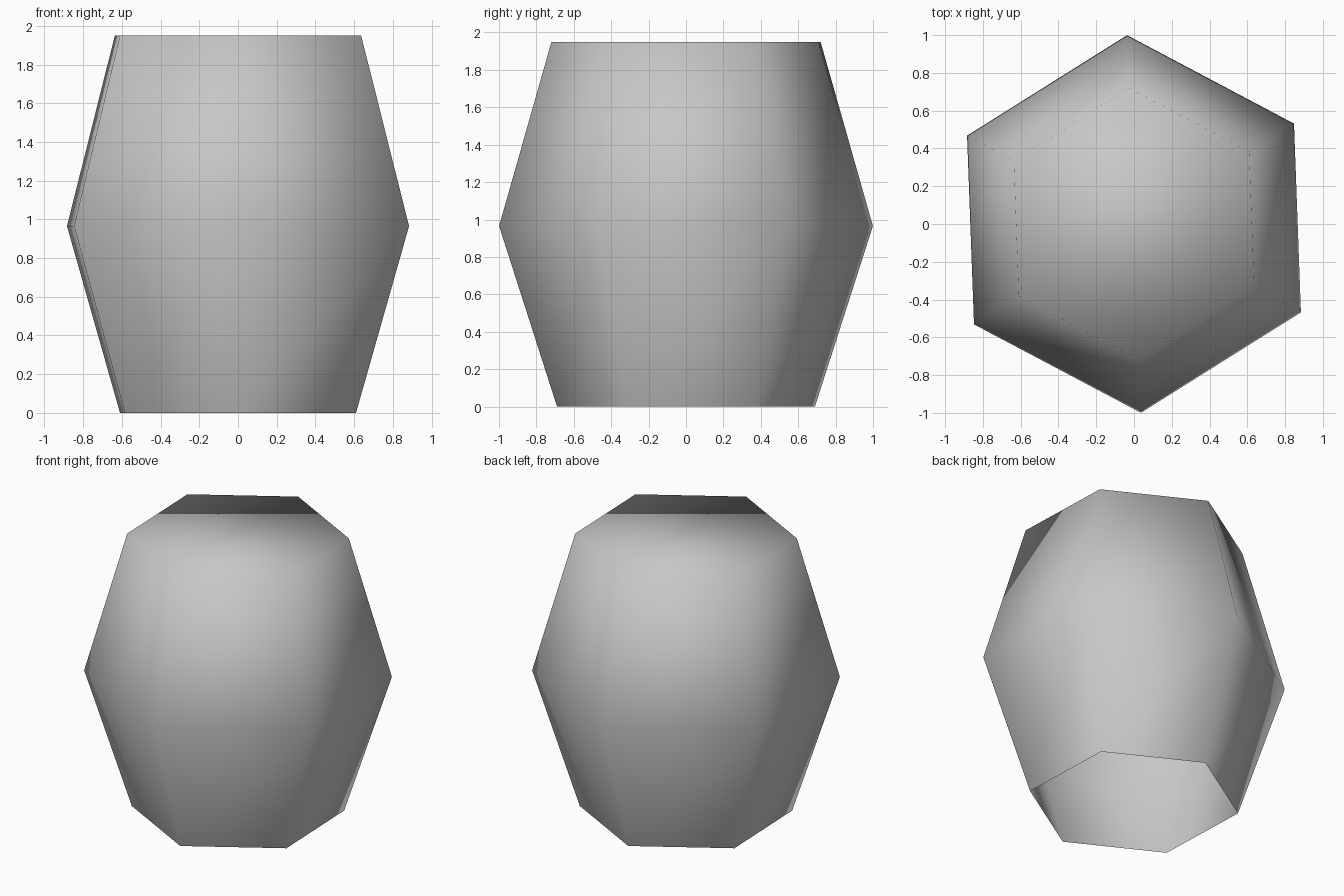
import bpy
import bmesh
from math import cos, sin, radians, tau

default_cube = bpy.data.objects.get("Cube")
if default_cube:
    bpy.data.objects.remove(default_cube, do_unlink=True)

SIDES = 6
TWIST = radians(2.1)
PROFILE = [(0.69, 0.0), (1.0, 0.965), (0.72, 1.95)]  # radius, height


def make_material(name, color):
    mat = bpy.data.materials.new(name)
    mat.use_nodes = True
    mat.diffuse_color = color
    mat.node_tree.nodes["Principled BSDF"].inputs["Base Color"].default_value = color
    return mat


def ring(bm, radius, height):
    angles = [TWIST + tau * (i + 0.5) / SIDES for i in range(SIDES)]
    return [bm.verts.new((radius * cos(a), radius * sin(a), height)) for a in angles]


# Six-sided barrel shell: open underneath, closed on top
bm = bmesh.new()
rings = [ring(bm, r, z) for r, z in PROFILE]
for low, high in zip(rings, rings[1:]):
    for i in range(SIDES):
        j = (i + 1) % SIDES
        bm.faces.new((low[i], low[j], high[j], high[i]))
bm.faces.new(rings[-1])

# Smooth shading runs across the sides and the lid
for face in bm.faces:
    face.smooth = True

mesh = bpy.data.meshes.new("barrel_shell")
bm.to_mesh(mesh)
bm.free()
mesh.materials.append(make_material("light grey", (0.57, 0.57, 0.57, 1.0)))
barrel = bpy.data.objects.new("barrel_shell", mesh)
bpy.context.collection.objects.link(barrel)
